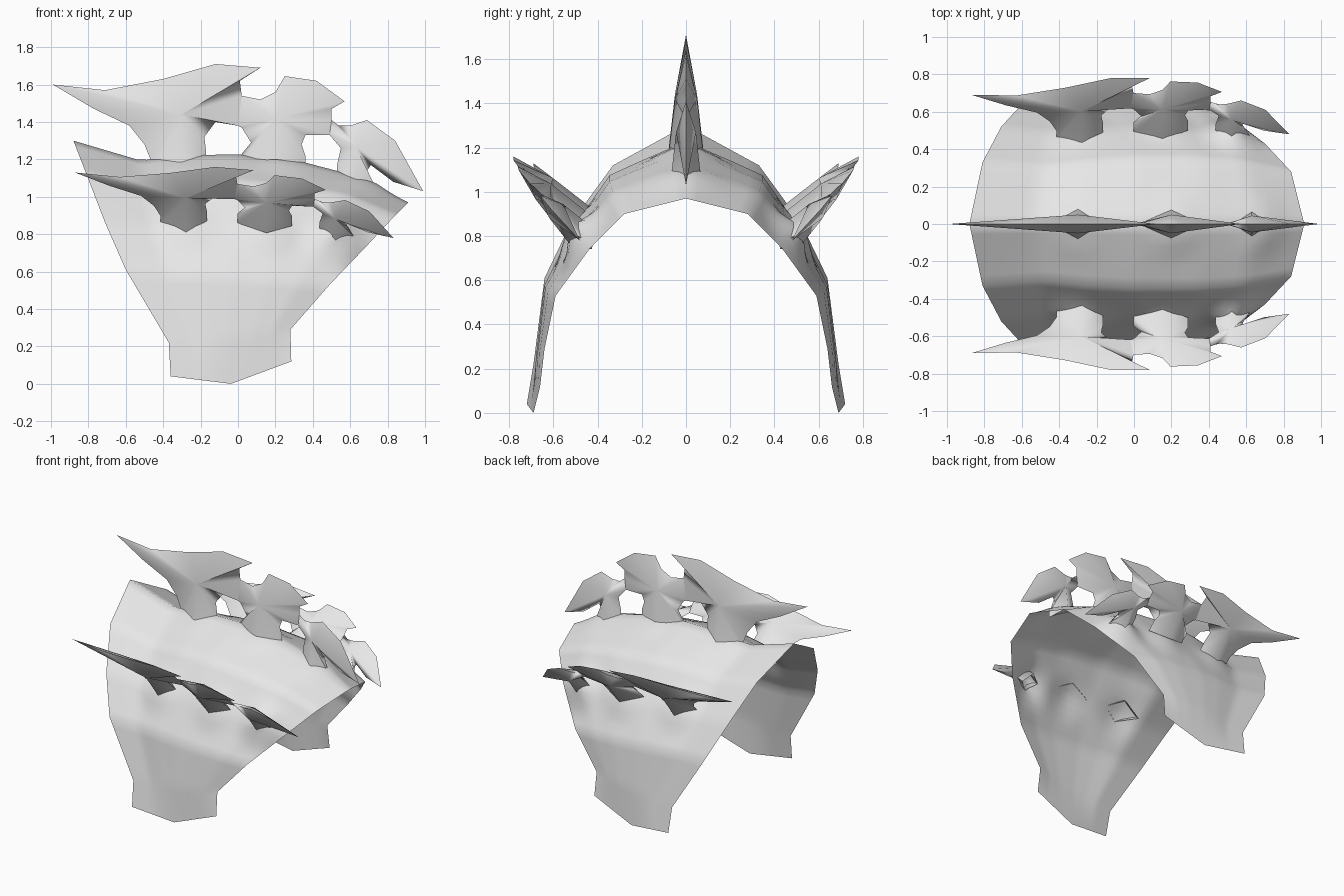
import bpy, bmesh, math
from mathutils import Vector

if "Cube" in bpy.data.objects:
    bpy.data.objects.remove(bpy.data.objects["Cube"])

grey = bpy.data.materials.new("plain grey")
grey.diffuse_color = (0.8, 0.8, 0.8, 1)
grey.use_nodes = True
grey.node_tree.nodes["Principled BSDF"].inputs["Base Color"].default_value = grey.diffuse_color


def finish(name, bm, angle):
    bmesh.ops.remove_doubles(bm, verts=bm.verts, dist=0.0005)
    bmesh.ops.recalc_face_normals(bm, faces=bm.faces)
    mesh = bpy.data.meshes.new(name)
    bm.to_mesh(mesh)
    bm.free()
    mesh.materials.append(grey)
    ob = bpy.data.objects.new(name, mesh)
    bpy.context.collection.objects.link(ob)
    bpy.ops.object.select_all(action='DESELECT')
    ob.select_set(True)
    bpy.context.view_layer.objects.active = ob
    bpy.ops.object.shade_smooth_by_angle(angle=math.radians(angle))
    return ob


# Fin lobes: thick ridge points (centre, foot) and the thin outline, as (x, height)
LOBES = [
    ((-.30, 1.44, .05), (-.30, 1.22, .08),
     [(-.46, 1.18), (-.5, 1.28), (-.58, 1.38), (-.77, 1.47), (-.99, 1.6), (-.71, 1.57),
      (-.4, 1.63), (-.12, 1.71), (.12, 1.69), (.01, 1.62), (.02, 1.54), (0, 1.38),
      (-.12, 1.4), (-.18, 1.32), (-.17, 1.24)]),
    ((.2, 1.42, .05), (.2, 1.24, .075),
     [(.02, 1.23), (.07, 1.29), (.02, 1.37), (0, 1.38), (.02, 1.54), (.12, 1.52),
      (.2, 1.56), (.25, 1.645), (.42, 1.62), (.57, 1.51), (.5, 1.47), (.5, 1.41),
      (.49, 1.33), (.36, 1.33), (.34, 1.28), (.36, 1.22)]),
    ((.63, 1.27, .045), (.63, 1.13, .065),
     [(.53, 1.17), (.55, 1.26), (.49, 1.33), (.5, 1.41), (.54, 1.38), (.6, 1.38),
      (.69, 1.41), (.84, 1.3), (.99, 1.03), (.83, 1.08), (.71, 1.17), (.69, 1.14),
      (.74, 1.04)]),
]


def place(u, w, t, side):
    """Fin plane to space: upright for side 0, leaning outwards for side -1 / 1."""
    if side == 0:
        return Vector((u, t, w))
    t *= 0.7
    return Vector((.86 * u - .02, side * (-.08 + .506 * w + .039 * u + t),
                   .284 + .51 * w - .03 * u - t))


def fin(name, side):
    bm = bmesh.new()
    sink = .04 if side == 0 else .1
    for centre, foot, outline in LOBES:
        pts = [(u, w, 0) for u, w in outline]
        low = lambda p: (p[0], p[1] - sink, p[2])
        loop = [low(pts[0])] + pts + [low(pts[-1]), low(foot)]
        for s in (1, -1):
            vs = [bm.verts.new(place(u, w, s * t, side)) for u, w, t in loop]
            c = bm.verts.new(place(centre[0], centre[1], s * centre[2], side))
            for i in range(len(vs)):
                bm.faces.new((c, vs[i], vs[(i + 1) % len(vs)]))
    return finish(name, bm, 75)


fin("centre_fin", 0)
fin("left_fin", -1)
fin("right_fin", 1)

# Arched sheet: matching points down its two edges, from crown to lower hem
EDGE_A = [(-.88, 0, 1.3), (-.81, .33, 1.12), (-.71, .52, .86), (-.6, .64, .61),
          (-.37, .69, .22), (-.36, .72, .04)]
EDGE_B = [(.91, 0, .97), (.84, .28, .9), (.7, .43, .75), (.49, .59, .53),
          (.28, .64, .29), (.285, .66, .12)]
SWELL = [(0, 0), (.2, -.04), (.35, .04), (.5, .09), (.7, .11), (.85, .09), (1, 0)]
SWELL_AMOUNT = [1, .85, .5, .3, .15, 0]
COLS, SUB = 32, 6


def lerp_table(table, s):
    for (a, p), (b, q) in zip(table, table[1:]):
        if s <= b:
            return p + (q - p) * (s - a) / (b - a)
    return table[-1][1]


# Roots where the sheet is drawn up into the fins
ROOTS = [(place(l[1][0], 1.16 if s else l[1][1] - .03, 0, s), s)
         for l in LOBES for s in (0, 1)]


def sheet_point(row, s):
    k = min(row // SUB, len(EDGE_A) - 2)
    f = row / SUB - k
    a = Vector(EDGE_A[k]).lerp(Vector(EDGE_A[k + 1]), f)
    b = Vector(EDGE_B[k]).lerp(Vector(EDGE_B[k + 1]), f)
    p = a.lerp(b, s)
    amount = SWELL_AMOUNT[k] * (1 - f) + SWELL_AMOUNT[k + 1] * f
    out = Vector((0, p.y, max(p.z - .4, 0) * .8 + .01)).normalized()
    p += out * lerp_table(SWELL, s) * amount
    if k == len(EDGE_A) - 2:                      # pointed lower hem
        p.z -= .08 * (1 - abs(2 * s - 1)) * f
    for root, side in ROOTS:
        d = root - p
        up = Vector((0, .7, .7)) if side else Vector((0, 0, 1))
        h = d.dot(up)
        reach = (d - up * h).length / .2
        if reach < 1 and abs(h) < .25:
            p += up * max(0, min(h, .09)) * (1 - reach) ** 1.5 * (0 < s < 1)
    return p


bm = bmesh.new()
last = SUB * (len(EDGE_A) - 1)
grid = []
for r in range(-last, last + 1):
    row = []
    for c in range(COLS + 1):
        p = sheet_point(abs(r), c / COLS)
        row.append(bm.verts.new((p.x, -p.y if r < 0 else p.y, p.z)))
    grid.append(row)
for r0, r1 in zip(grid, grid[1:]):
    for c in range(COLS):
        bm.faces.new((r0[c], r0[c + 1], r1[c + 1], r1[c]))
finish("arched_sheet", bm, 60)
